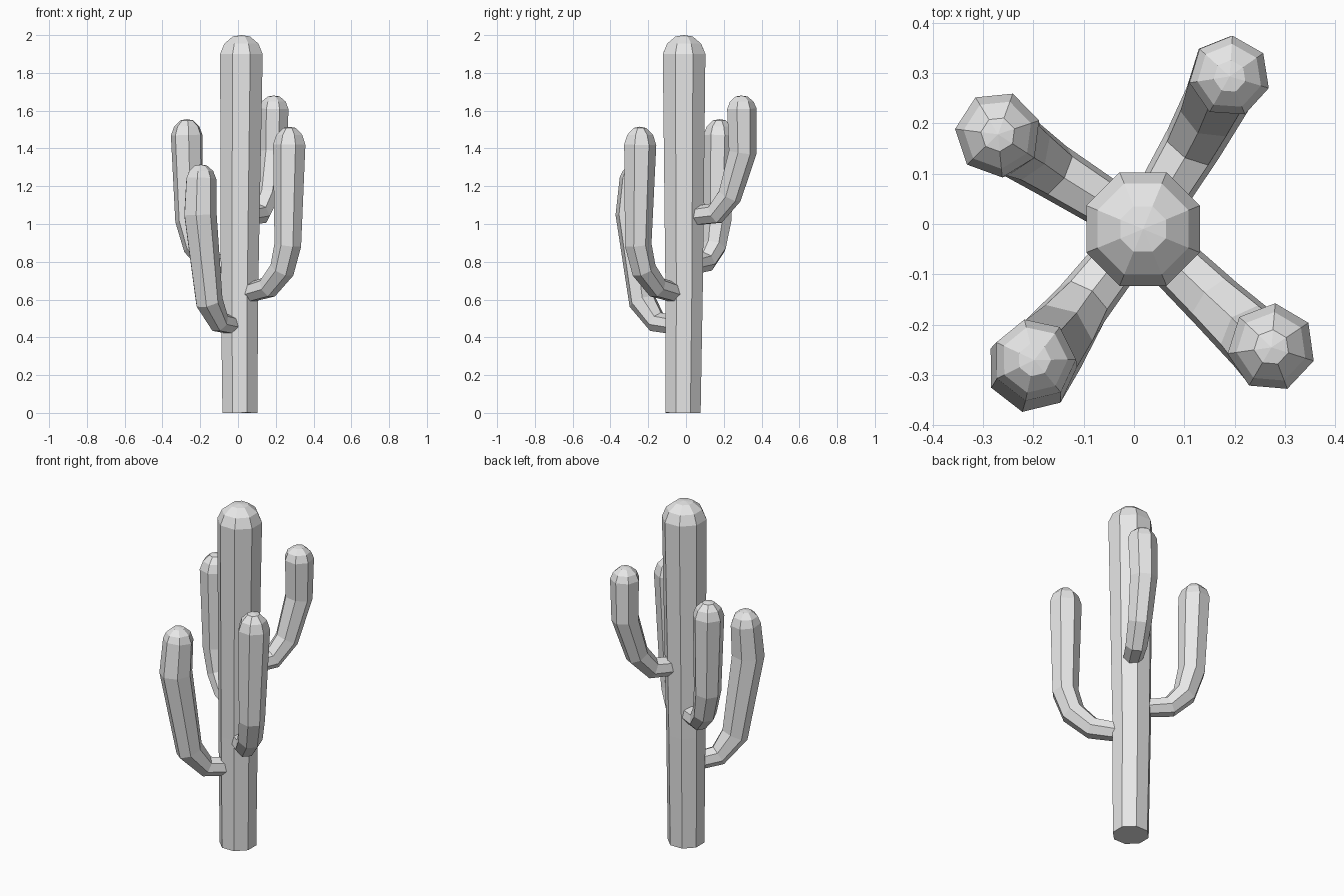
import bpy, bmesh, math
from mathutils import Vector

cube = bpy.data.objects.get("Cube")
if cube:
    bpy.data.objects.remove(cube, do_unlink=True)

grey = bpy.data.materials.new("plain grey")
grey.use_nodes = True
colour = (0.8, 0.8, 0.8, 1)
grey.diffuse_color = colour
grey.node_tree.nodes["Principled BSDF"].inputs["Base Color"].default_value = colour


def stem(name, path, sides, dome, turn=0.0):
    """Sweep a faceted tube along (x, y, z, radius) points and dome its end."""
    points = [Vector(p[:3]) for p in path]
    radii = [p[3] for p in path]
    steps = [(b - a).normalized() for a, b in zip(points, points[1:])]
    tangents = [steps[0]]
    tangents += [(a + b).normalized() for a, b in zip(steps, steps[1:])]
    tangents.append(steps[-1])

    # Rounded tip: two shrinking rings
    tip, last = points[-1].copy(), radii[-1]
    for rise, shrink in ((0.55, 0.8), (0.93, 0.4)):
        points.append(tip + Vector((0, 0, dome * rise)))
        radii.append(last * shrink)
        tangents.append(Vector((0, 0, 1)))

    bm = bmesh.new()
    rings = []
    side = Vector((1, 0, 0)) if abs(tangents[0].z) > 0.9 else Vector((0, 0, 1))
    for i, (point, radius, tangent) in enumerate(zip(points, radii, tangents)):
        if i:
            side = tangents[i - 1].rotation_difference(tangent) @ side
        side = (side - tangent * side.dot(tangent)).normalized()
        other = tangent.cross(side)
        ring = []
        for k in range(sides):
            a = turn + math.tau * k / sides
            ring.append(bm.verts.new(point + radius * (side * math.cos(a) + other * math.sin(a))))
        rings.append(ring)

    for low, high in zip(rings, rings[1:]):
        for k in range(sides):
            n = (k + 1) % sides
            bm.faces.new((low[k], low[n], high[n], high[k]))
    bm.faces.new(rings[0][::-1])
    apex = bm.verts.new(tip + Vector((0, 0, dome)))
    for k in range(sides):
        bm.faces.new((rings[-1][k], rings[-1][(k + 1) % sides], apex))
    bmesh.ops.recalc_face_normals(bm, faces=bm.faces)

    mesh = bpy.data.meshes.new(name)
    bm.to_mesh(mesh)
    bm.free()
    mesh.materials.append(grey)
    obj = bpy.data.objects.new(name, mesh)
    bpy.context.collection.objects.link(obj)


# Upright trunk, a little wider at the top
stem("trunk", [(0.01, -0.015, 0, 0.1), (0.008, -0.01, 0.65, 0.107),
               (0.018, -0.01, 1.9, 0.122)], 8, 0.1, math.pi / 8)

# Four bent arms
stem("front_left_arm", [(0.04, -0.04, 0.63, 0.052), (0.16, -0.155, 0.665, 0.06),
                        (0.235, -0.225, 0.76, 0.068), (0.265, -0.255, 0.89, 0.073),
                        (0.273, -0.245, 1.42, 0.088)], 7, 0.095)
stem("front_right_arm", [(-0.01, -0.04, 0.46, 0.05), (-0.1, -0.155, 0.48, 0.058),
                         (-0.155, -0.23, 0.59, 0.075), (-0.203, -0.285, 1.05, 0.09),
                         (-0.198, -0.27, 1.24, 0.083)], 7, 0.075)
stem("back_right_arm", [(-0.04, 0.03, 0.78, 0.05), (-0.16, 0.105, 0.8, 0.057),
                        (-0.225, 0.15, 0.88, 0.066), (-0.258, 0.17, 1.02, 0.075),
                        (-0.27, 0.178, 1.47, 0.086)], 7, 0.085)
stem("back_left_arm", [(0.04, 0.03, 1.04, 0.052), (0.115, 0.155, 1.055, 0.06),
                       (0.155, 0.23, 1.15, 0.066), (0.185, 0.297, 1.38, 0.076),
                       (0.19, 0.293, 1.61, 0.081)], 7, 0.07)
